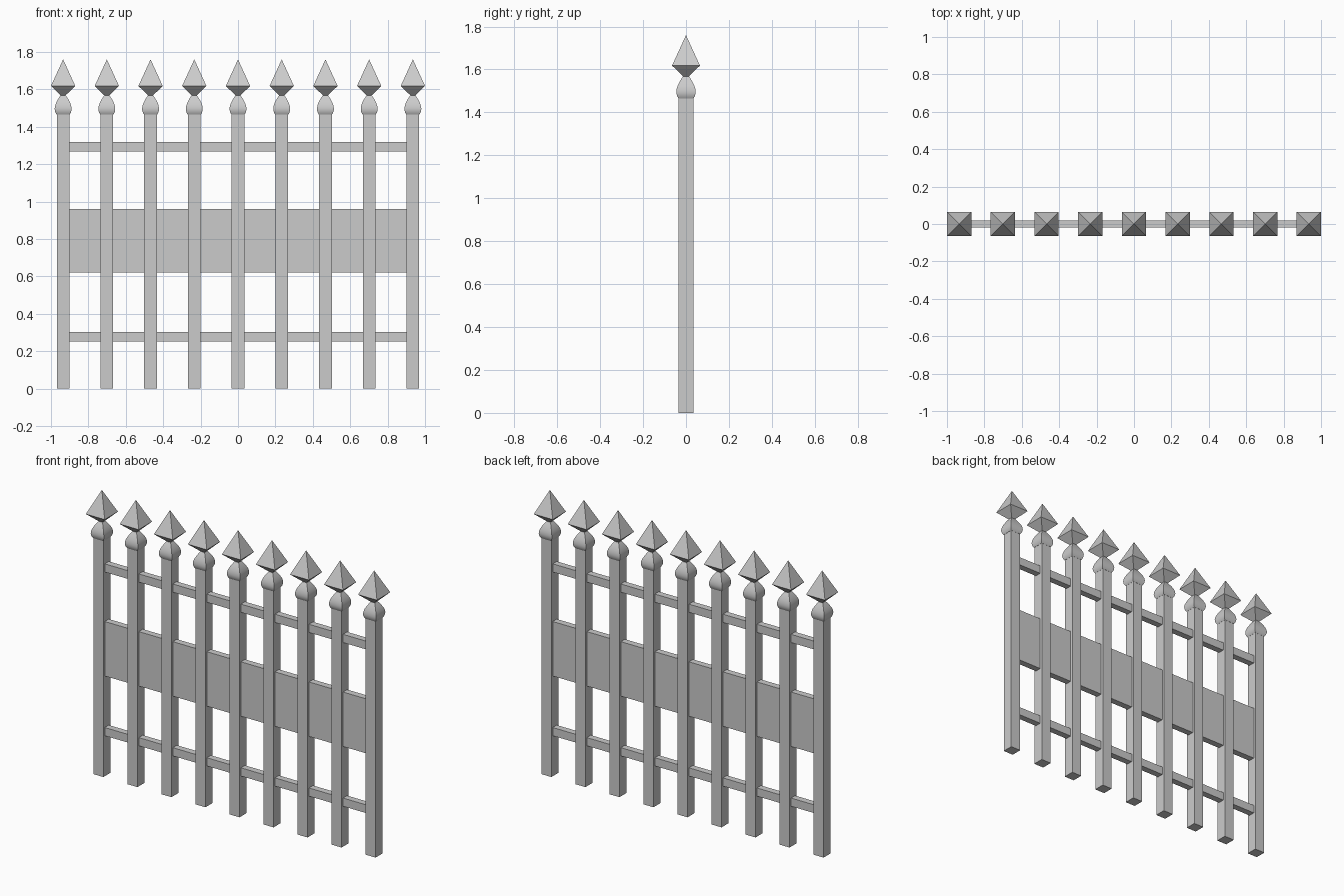
import bpy, bmesh, math

if "Cube" in bpy.data.objects:
    bpy.data.objects.remove(bpy.data.objects["Cube"])


def square_stack(name, x, profile, smooth=False):
    """Square-section solid from (half width, z) rings, bottom to top."""
    bm = bmesh.new()
    rings = []
    for h, z in profile:
        rings.append([bm.verts.new((sx * h, sy * h, z))
                      for sx, sy in ((-1, -1), (1, -1), (1, 1), (-1, 1))])
    for a, b in zip(rings, rings[1:]):
        for i in range(4):
            j = (i + 1) % 4
            bm.faces.new((a[i], a[j], b[j], b[i]))
    bm.faces.new(rings[0][::-1])
    bm.faces.new(rings[-1])
    # collapse zero-width rings into points
    bmesh.ops.remove_doubles(bm, verts=bm.verts, dist=0.0001)
    mesh = bpy.data.meshes.new(name)
    bm.to_mesh(mesh)
    bm.free()
    obj = bpy.data.objects.new(name, mesh)
    obj.location.x = x
    bpy.context.collection.objects.link(obj)
    if smooth:
        bpy.ops.object.select_all(action='DESELECT')
        obj.select_set(True)
        bpy.context.view_layer.objects.active = obj
        bpy.ops.object.shade_smooth_by_angle(angle=math.radians(40))
    return obj


def bar(name, z0, z1, half_x=0.91, half_y=0.02):
    bpy.ops.mesh.primitive_cube_add(size=1, location=(0, 0, (z0 + z1) / 2))
    obj = bpy.context.object
    obj.name = name
    obj.scale = (half_x * 2, half_y * 2, z1 - z0)


# ogee outline of the bulb under each spearhead
BULB = [(0.035, 1.465), (0.041, 1.475), (0.0445, 1.487), (0.045, 1.498),
        (0.043, 1.512), (0.038, 1.527), (0.030, 1.543), (0.022, 1.556),
        (0.014, 1.568)]

# nine pickets: post, bulb and spearhead
for i in range(9):
    x = -0.935 + i * 0.935 / 4
    square_stack("post", x, [(0.034, 0), (0.034, 1.465)])
    square_stack("bulb", x, BULB, smooth=True)
    square_stack("spearhead", x, [(0, 1.555), (0.065, 1.618), (0, 1.76)])

# horizontal rails and the wide central panel
bar("lower_rail", 0.251, 0.302)
bar("centre_panel", 0.622, 0.96)
bar("upper_rail", 1.267, 1.318)
